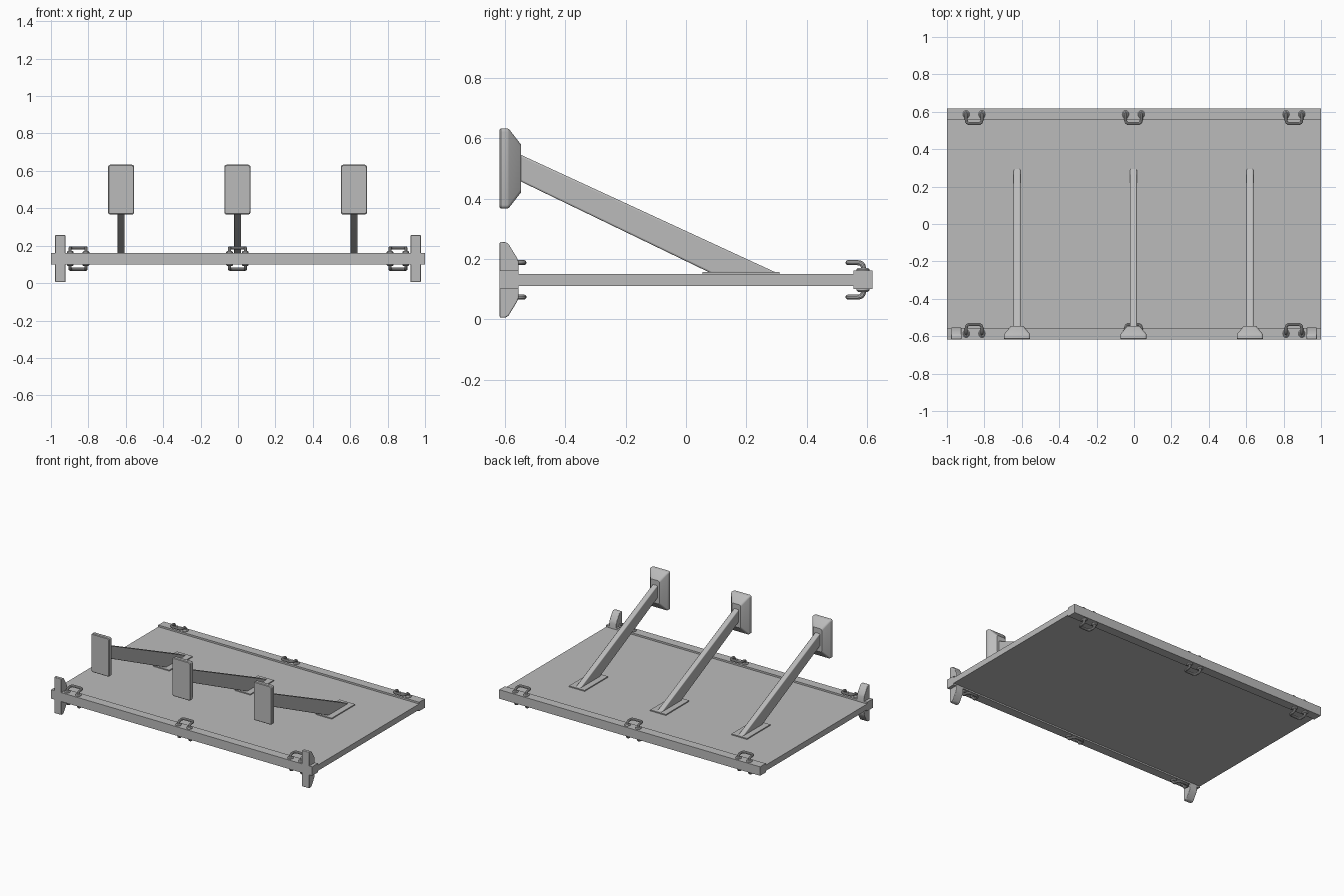
import bpy, bmesh, math
from mathutils import Vector

if "Cube" in bpy.data.objects:
    bpy.data.objects.remove(bpy.data.objects["Cube"])

grey = bpy.data.materials.new("plain grey")
grey.diffuse_color = (0.5, 0.5, 0.5, 1)
grey.use_nodes = True
grey.node_tree.nodes["Principled BSDF"].inputs["Base Color"].default_value = grey.diffuse_color


def finish(name, bm, bevel=0.0, smooth=False):
    bmesh.ops.recalc_face_normals(bm, faces=bm.faces)
    me = bpy.data.meshes.new(name)
    bm.to_mesh(me)
    bm.free()
    ob = bpy.data.objects.new(name, me)
    bpy.context.collection.objects.link(ob)
    me.materials.append(grey)
    if bevel:
        mod = ob.modifiers.new("bevel", 'BEVEL')
        mod.width, mod.segments, mod.limit_method = bevel, 3, 'ANGLE'
    if smooth:
        bpy.ops.object.select_all(action='DESELECT')
        ob.select_set(True)
        bpy.context.view_layer.objects.active = ob
        bpy.ops.object.shade_smooth_by_angle(angle=math.radians(35))
    return ob


def loft(name, rings, bevel=0.0, smooth=False):
    """Skin a list of equal-length point rings and cap both ends."""
    bm = bmesh.new()
    vs = [[bm.verts.new(p) for p in ring] for ring in rings]
    n = len(vs[0])
    for a, b in zip(vs, vs[1:]):
        for i in range(n):
            j = (i + 1) % n
            bm.faces.new((a[i], a[j], b[j], b[i]))
    bm.faces.new(vs[0])
    bm.faces.new(vs[-1])
    return finish(name, bm, bevel, smooth)


def box(name, x0, x1, y0, y1, z0, z1):
    ring = lambda z: [(x0, y0, z), (x1, y0, z), (x1, y1, z), (x0, y1, z)]
    return loft(name, [ring(z0), ring(z1)])


def side_profile(name, x, half, pts, bevel):
    """Extrude a (y, z) outline across x."""
    return loft(name, [[(x + s * half, y, z) for y, z in pts] for s in (-1, 1)], bevel, True)


def rounded_rect(x, y, z, w, h, r):
    pts = []
    for k, (sx, sz) in enumerate(((1, 1), (-1, 1), (-1, -1), (1, -1))):
        for i in range(5):
            a = math.radians(90 * k + 22.5 * i)
            pts.append((x + sx * (w - r) + r * math.cos(a), y,
                        z + sz * (h - r) + r * math.sin(a)))
    return pts


def tube(name, path, r, sides=10):
    """Round bar lofted along a path of points."""
    rings = []
    prev = None
    for i, p in enumerate(path):
        t = (path[min(i + 1, len(path) - 1)] - path[max(i - 1, 0)]).normalized()
        u = Vector((0, 1, 0)) if prev is None else prev
        u = (u - t * u.dot(t)).normalized()
        prev = u
        v = t.cross(u)
        rings.append([p + r * (math.cos(2 * math.pi * k / sides) * u
                               + math.sin(2 * math.pi * k / sides) * v) for k in range(sides)])
    return loft(name, rings, 0, True)


def round_corners(pts, r, n=4):
    """Replace inner corners of a polyline with curved bends."""
    out = [pts[0]]
    for a, b, c in zip(pts, pts[1:], pts[2:]):
        p, q = b + (a - b).normalized() * r, b + (c - b).normalized() * r
        out += [p.lerp(b, i / n).lerp(b.lerp(q, i / n), i / n) for i in range(n + 1)]
    return out + [pts[-1]]


# Deck panel and the two edge rails
box("deck", -1, 1, -0.56, 0.56, 0.11, 0.15)
box("back_rail", -1, 1, 0.555, 0.617, 0.10, 0.162)
box("front_rail", -1, 1, -0.617, -0.555, 0.10, 0.162)

# Struts with foot plates and tapered pads
for x in (-0.625, -0.003, 0.62):
    side_profile("strut", x, 0.019, [(-0.56, 0.463), (-0.56, 0.551), (0.305, 0.152), (0.085, 0.152)], 0.006)
    plate = box("foot_plate", x - 0.06, x + 0.06, 0.055, 0.31, 0.148, 0.157)
    pad = [(-0.617, 0.066, 0.129), (-0.613, 0.07, 0.133), (-0.592, 0.07, 0.133),
           (-0.586, 0.067, 0.130), (-0.551, 0.038, 0.085), (-0.546, 0.034, 0.080)]
    loft("wall_pad", [rounded_rect(x, y, 0.5, w, h, 0.012) for y, w, h in pad], 0, True)

# Corner bumpers above and below the front rail
for x in (-0.95, 0.95):
    for name, s in (("upper_bumper", 1), ("lower_bumper", -1)):
        outline = [(-0.617, 0), (-0.617, 0.125), (-0.598, 0.125), (-0.588, 0.119),
                   (-0.560, 0.073), (-0.554, 0.058), (-0.554, 0)]
        side_profile(name, x, 0.028, [(y, 0.131 + s * h) for y, h in outline], 0.004)

# Lashing loops on both faces of both rails
for x in (-0.855, -0.003, 0.855):
    for sy in (-1, 1):
        for sz in (-1, 1):
            P = lambda dx, y, h: Vector((x + dx, sy * y, 0.131 + sz * h))
            w = 0.042
            path = [P(-w, 0.588, 0.025), P(-w, 0.588, 0.057), P(-w, 0.537, 0.057),
                    P(w, 0.537, 0.057), P(w, 0.588, 0.057), P(w, 0.588, 0.025)]
            tube("lashing_loop", round_corners(path, 0.02), 0.0085)
            for dx in (-w, w):
                rings = [[P(dx + r * math.cos(a), 0.586 + 1.2 * r * math.sin(a), h)
                          for a in [math.tau * k / 16 for k in range(16)]]
                         for r, h in ((0.018, 0.028), (0.018, 0.035), (0.013, 0.040))]
                loft("loop_collar", rings, 0, True)
